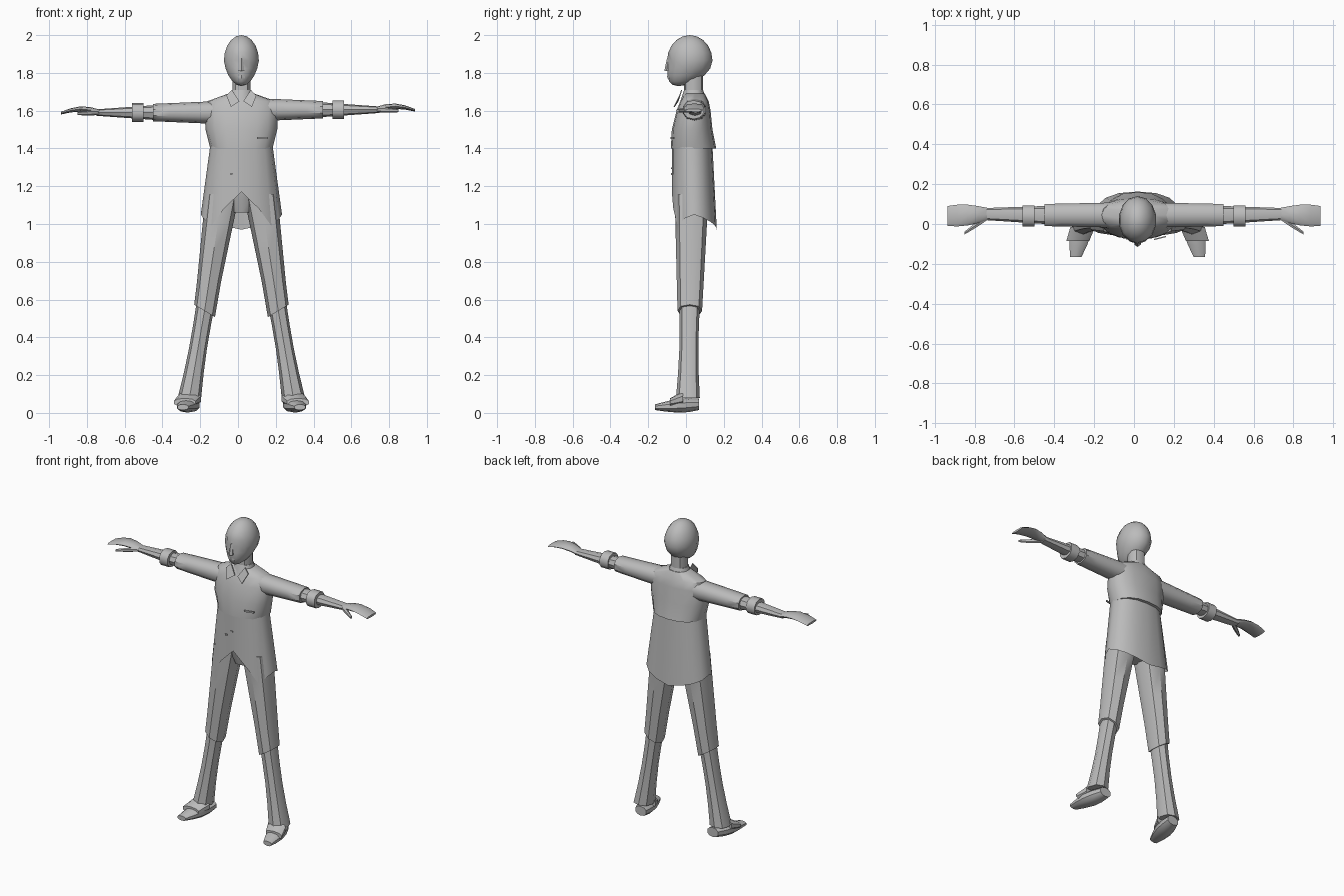
import bpy, bmesh, math
from mathutils import Vector

cube = bpy.data.objects.get("Cube")
if cube:
    bpy.data.objects.remove(cube, do_unlink=True)

BODY = Vector((.018, 0, 0))      # centre line of body and legs
ARMS = Vector((0, 0, 0))
SIDES = {"right": -1, "left": 1}

tone = (.5, .5, .5, 1)
grey = bpy.data.materials.new("plain grey")
grey.use_nodes = True
grey.diffuse_color = tone
grey.node_tree.nodes["Principled BSDF"].inputs["Base Color"].default_value = tone


def finish(name, bm):
    bmesh.ops.recalc_face_normals(bm, faces=bm.faces)
    mesh = bpy.data.meshes.new(name)
    bm.to_mesh(mesh)
    bm.free()
    mesh.materials.append(grey)
    part = bpy.data.objects.new(name, mesh)
    bpy.context.collection.objects.link(part)
    bpy.ops.object.select_all(action='DESELECT')
    part.select_set(True)
    bpy.context.view_layer.objects.active = part
    bpy.ops.object.shade_smooth_by_angle(angle=math.radians(40))


def ring(bm, axis, centre, size, sides, power=2.3):
    """Rounded-square loop of vertices across the given axis, starting at its low side."""
    verts = []
    for i in range(sides):
        angle = math.tau * i / sides - math.pi / 2
        offset = [math.copysign(abs(f) ** (2 / power), f) * half
                  for f, half in zip((math.cos(angle), math.sin(angle)), size)]
        offset.insert(axis, 0)
        verts.append(bm.verts.new(Vector(centre) + Vector(offset)))
    return verts


def skin(name, bm, rings, closed=True):
    sides = len(rings[0])
    for low, high in zip(rings, rings[1:]):
        for i in range(sides):
            j = (i + 1) % sides
            bm.faces.new((low[i], low[j], high[j], high[i]))
    if closed:
        bm.faces.new(rings[0])
        bm.faces.new(rings[-1])
    finish(name, bm)


def tube(name, axis, start, start_size, end, end_size, base=BODY, side=1,
         bulge=1, arch=0, sides=8, steps=4, slant=0):
    """Tapered limb; it may swell or pinch midway, arch upward, or have a slanted start."""
    bm = bmesh.new()
    flip = Vector((side, 1, 1))
    a, b = Vector(start) * flip + base, Vector(end) * flip + base
    sa, sb = Vector(start_size), Vector(end_size)
    rings = []
    for k in range(steps + 1):
        t = k / steps
        wave = math.sin(math.pi * t)
        centre = a.lerp(b, t) + Vector((0, 0, arch * wave))
        size = sa.lerp(sb, t) * (1 + (bulge - 1) * wave)
        rings.append(ring(bm, axis, centre, size, sides))
    for v in rings[0]:
        v.co.z += slant * side * (v.co.x - a.x)
    skin(name, bm, rings)


def trunk(bm, rows):
    """Upright rings on the centre line from (height, half width, front, back)."""
    return [ring(bm, 2, BODY + Vector((0, (front + back) / 2, z)), (half, (back - front) / 2), 16)
            for z, half, front, back in rows]


def plate(name, points):
    """Thin slab pushed forward from an outline."""
    bm = bmesh.new()
    face = bm.faces.new([bm.verts.new(p) for p in points])
    made = bmesh.ops.extrude_face_region(bm, geom=[face])["geom"]
    front = [v for v in made if isinstance(v, bmesh.types.BMVert)]
    bmesh.ops.translate(bm, verts=front, vec=Vector((0, -.006, 0)))
    finish(name, bm)


# Head: an egg that narrows and moves forward to the chin, with shallow eye sockets
bm = bmesh.new()
bmesh.ops.create_uvsphere(bm, u_segments=14, v_segments=10, radius=1)
for v in bm.verts:
    x, y, z = v.co
    jaw = max(0, -z)
    socket = y < -.7 and .2 < abs(x) < .7 and abs(z) < .1
    v.co = BODY + Vector((x * .095 * (1 - .15 * jaw),
                          .02 + y * .12 - .06 * jaw ** 2 + (.012 if socket else 0),
                          1.865 + z * .135))
finish("head", bm)
tube("nose", 2, (0, -.09, 1.81), (.018, .025), (0, -.085, 1.88), (.008, .015), sides=6, steps=1)
tube("lips", 2, (0, -.08, 1.77), (.02, .018), (0, -.08, 1.79), (.02, .018), sides=6, bulge=1.1, steps=2)
tube("neck", 2, (0, .04, 1.62), (.05, .05), (0, .04, 1.79), (.05, .05), sides=10)

# Shirt body
bm = bmesh.new()
skin("shirt_top", bm, trunk(bm, [
    (1.4, .165, -.08, .16), (1.5, .19, -.075, .14), (1.6, .195, -.05, .13),
    (1.65, .18, -.03, .12), (1.69, .07, -.01, .1)]))

# Shirt skirt: notched in front, raised at the sides, low behind
bm = bmesh.new()
hem, waist = trunk(bm, [(1, .215, -.075, .163), (1.415, .165, -.075, .14)])
for i, v in enumerate(hem):
    turn = min(i, len(hem) - i)
    v.co.z = 1.17 - .09 * turn if turn < 3 else 1.05 - .02 * abs(turn - 4)
skin("shirt_skirt", bm, [hem, waist], closed=False)

# Collar, pocket and buttons
tube("collar_band", 2, (0, .04, 1.65), (.075, .07), (0, .04, 1.71), (.055, .05), sides=10, steps=1)
for label, side in SIDES.items():
    outline = ((.01, -.04, 1.65), (.055, -.06, 1.62), (.08, -.03, 1.68), (.05, -.02, 1.71))
    plate(label + "_collar_flap", [BODY + Vector((side * x, y, z)) for x, y, z in outline])
plate("pocket_edge", [(.1, -.075, 1.45), (.16, -.06, 1.45), (.16, -.06, 1.46), (.1, -.075, 1.46)])
for label, x, z in (("upper_button", 0, 1.29), ("lower_button", -.04, 1.26)):
    plate(label, [(x + dx, -.073, z + dz) for dx, dz in ((0, 0), (.015, 0), (.015, .01), (0, .01))])

# Hips
tube("hips", 2, (0, .04, 1.06), (.05, .06), (0, .035, 1.38), (.15, .09), bulge=1.3, sides=12)

for label, side in SIDES.items():
    # Legs and shoes
    leg = dict(side=side)
    tube(label + "_trouser_thigh", 2, (.195, .02, .54), (.055, .065),
         (.1, .03, 1.16), (.09, .09), slant=.6, **leg)
    tube(label + "_trouser_shin", 2, (.275, .01, .08), (.062, .063),
         (.185, .02, .6), (.05, .055), bulge=.85, **leg)
    tube(label + "_shoe", 1, (.31, -.165, .03), (.03, .015),
         (.26, .07, .045), (.04, .03), bulge=1.6, sides=10, **leg)
    tube(label + "_shoe_strap", 1, (.3, -.085, .055), (.06, .022),
         (.275, -.015, .075), (.065, .04), sides=10, steps=1, **leg)

    # Arms and hands; the left arm is held slightly higher
    arm = dict(side=side, base=ARMS + Vector((0, 0, .015 if side > 0 else 0)))
    tube(label + "_upper_sleeve", 0, (.12, .045, 1.59), (.065, .06),
         (.45, .045, 1.59), (.058, .046), sides=10, **arm)
    tube(label + "_forearm", 0, (.43, .045, 1.59), (.046, .04),
         (.75, .05, 1.59), (.03, .017), **arm)
    tube(label + "_sleeve_cuff", 0, (.5, .04, 1.59), (.055, .05),
         (.56, .04, 1.59), (.055, .05), sides=10, steps=1, **arm)
    tube(label + "_hand", 0, (.73, .05, 1.59), (.03, .015),
         (.937, .04, 1.587), (.05, .007), bulge=1.3, arch=.02, **arm)
    tube(label + "_thumb", 0, (.735, .035, 1.59), (.015, .012),
         (.85, -.045, 1.585), (.008, .008), bulge=1.3, sides=6, **arm)
